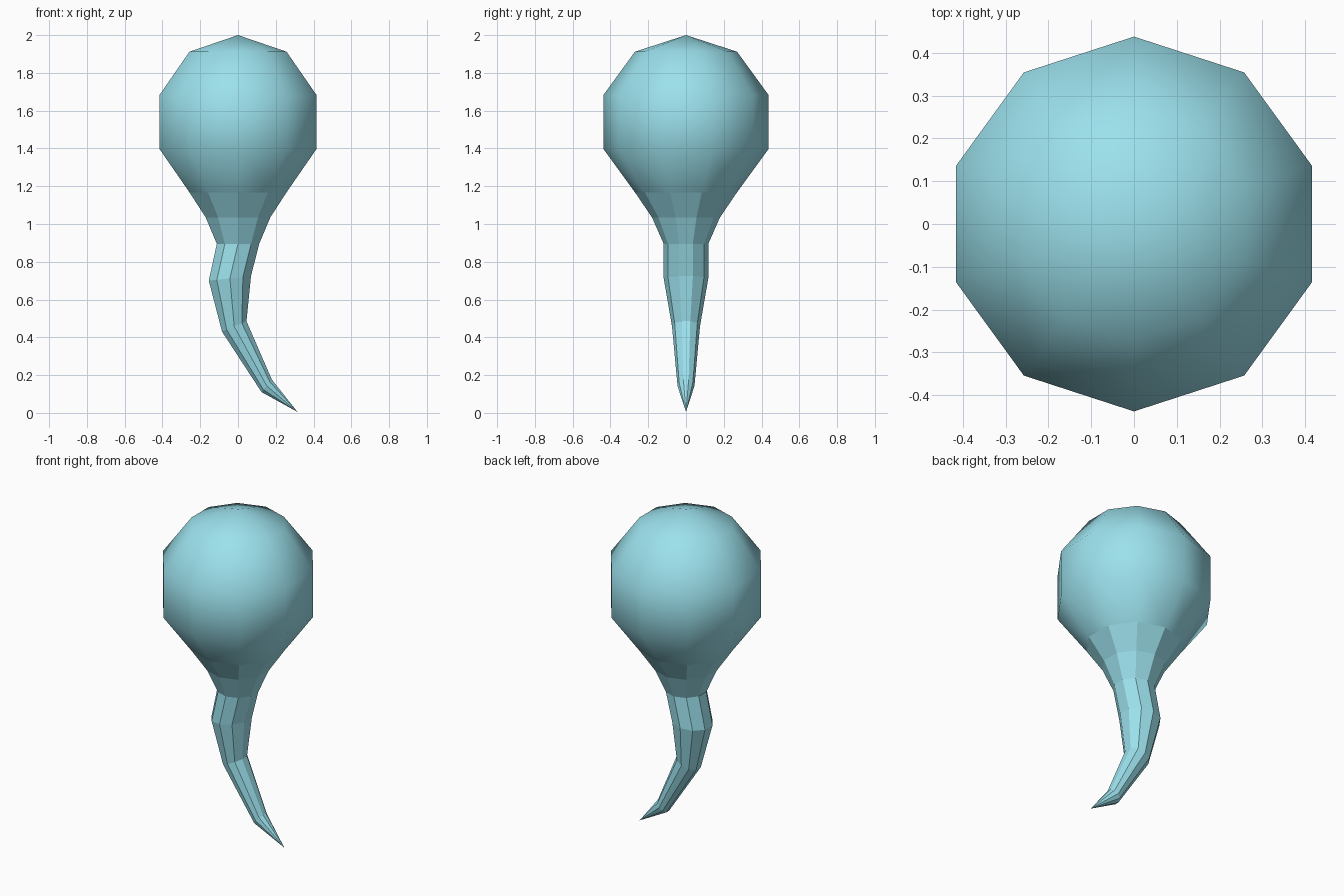
import bpy, bmesh, math

if "Cube" in bpy.data.objects:
    bpy.data.objects.remove(bpy.data.objects["Cube"])

SIDES = 10
bm = bmesh.new()


def ring(cx, cz, r, tilt=0.0):
    """Ten-sided ring, tilted about the y axis (degrees)."""
    t = math.radians(tilt)
    verts = []
    for i in range(SIDES):
        a = math.pi / 2 + 2 * math.pi * i / SIDES
        u, y = r * math.cos(a), r * math.sin(a)
        verts.append(bm.verts.new((cx + u * math.cos(t), y, cz + u * math.sin(t))))
    return verts


def bridge(upper, lower, smooth):
    for i in range(SIDES):
        j = (i + 1) % SIDES
        f = bm.faces.new((upper[i], lower[i], lower[j], upper[j]))
        f.smooth = smooth


def fan(loop, tip, smooth):
    v = bm.verts.new(tip)
    for i in range(SIDES):
        f = bm.faces.new((loop[i], loop[(i + 1) % SIDES], v))
        f.smooth = smooth


# Round head: five-band sphere, open at the bottom
R, CZ = 0.46, 1.54
head = [ring(0, CZ + R * math.cos(math.radians(36 * k)), R * math.sin(math.radians(36 * k)))
        for k in range(1, 5)]
fan(head[0], (0, 0, CZ + R), True)
for a, b in zip(head, head[1:]):
    bridge(a, b, True)

# Curling tail: centre x, centre z, radius, tilt
tail = [head[-1]] + [ring(*p) for p in (
    (0, 1.035, 0.18, 0),
    (0, 0.895, 0.118, 0),
    (-0.043, 0.712, 0.118, 6),
    (-0.02, 0.458, 0.074, 23),
    (0.152, 0.143, 0.045, 50),
)]
for a, b in zip(tail, tail[1:]):
    bridge(a, b, False)
fan(tail[-1], (0.315, 0.0, 0.005), False)

bmesh.ops.recalc_face_normals(bm, faces=bm.faces)
mesh = bpy.data.meshes.new("head_and_tail")
bm.to_mesh(mesh)
bm.free()

# Pale cyan material
mat = bpy.data.materials.new("pale_cyan")
mat.diffuse_color = (0.33, 0.75, 0.84, 1)
mat.use_nodes = True
mat.node_tree.nodes["Principled BSDF"].inputs["Base Color"].default_value = mat.diffuse_color
mesh.materials.append(mat)
bpy.context.collection.objects.link(bpy.data.objects.new("head_and_tail", mesh))
